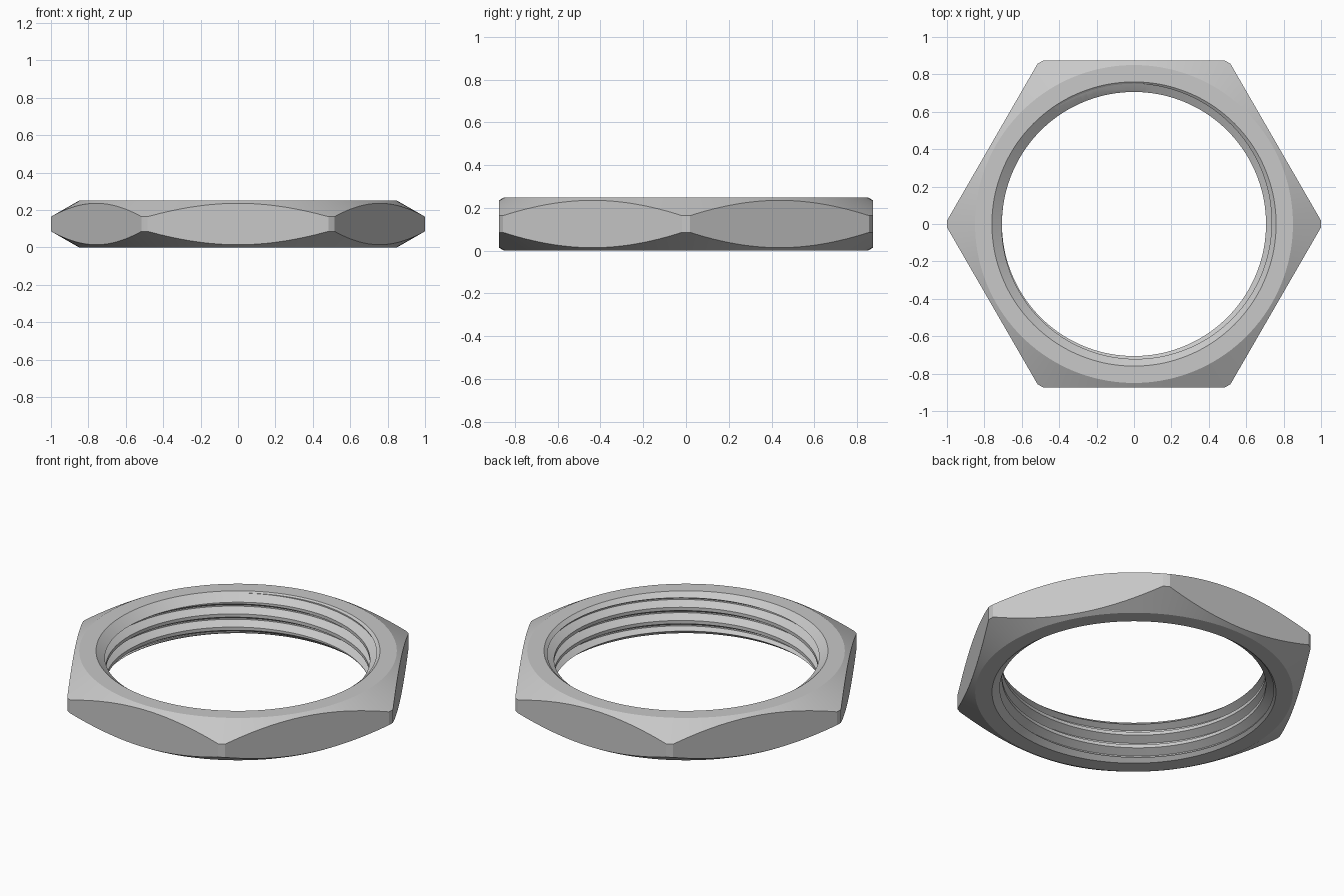
import bpy, bmesh, math
from mathutils import Vector, Matrix

cube = bpy.data.objects.get("Cube")
if cube:
    bpy.data.objects.remove(cube, do_unlink=True)

HEIGHT, APOTHEM = 0.25, 0.875
BORE, ROOT, RIM = 0.706, 0.75, 0.76
PITCH, SEGMENTS, TURNS = 0.078, 144, 6

steel = bpy.data.materials.new("grey steel")
steel.use_nodes = True
colour = (0.58, 0.58, 0.58, 1)
steel.diffuse_color = colour
steel.node_tree.nodes["Principled BSDF"].inputs["Base Color"].default_value = colour


def make_object(name, bm):
    bmesh.ops.recalc_face_normals(bm, faces=bm.faces)
    mesh = bpy.data.meshes.new(name)
    bm.to_mesh(mesh)
    bm.free()
    mesh.materials.append(steel)
    obj = bpy.data.objects.new(name, mesh)
    bpy.context.collection.objects.link(obj)
    return obj


def sweep(bm, section, steps, start, rise, closed):
    """Carry a closed (radius, height) section around z, climbing by rise each turn."""
    rings = []
    for i in range(steps):
        turn = i / SEGMENTS
        a = start + math.tau * turn
        rings.append([bm.verts.new((r * math.cos(a), r * math.sin(a), z + rise * turn))
                      for r, z in section])
    n = len(section)
    for i in range(steps if closed else steps - 1):
        a, b = rings[i], rings[(i + 1) % steps]
        for j in range(n):
            k = (j + 1) % n
            bm.faces.new((a[j], b[j], b[k], a[k]))
    if not closed:
        bm.faces.new(rings[0])
        bm.faces.new(rings[-1])


# Round ring with outer chamfers and a countersunk bore
outer_drop, inner_drop = 0.086, 0.042
half = [(BORE, inner_drop), (RIM, 0), (0.85, 0), (1, outer_drop)]
section = half + [(r, HEIGHT - z) for r, z in reversed(half)]
bm = bmesh.new()
sweep(bm, section, SEGMENTS, 0, 0, True)
nut = make_object("hex_nut", bm)

# Hexagonal prism that trims the ring to six flats
bm = bmesh.new()
radius = APOTHEM / math.cos(math.pi / 6)
bmesh.ops.create_cone(bm, cap_ends=True, segments=6, radius1=radius, radius2=radius, depth=1)
corner = max(bm.verts, key=lambda v: v.co.x).co
turn = -math.atan2(corner.y, corner.x)
bmesh.ops.transform(bm, matrix=Matrix.Rotation(turn, 4, "Z"), verts=bm.verts)
hexagon = make_object("hexagon_trimmer", bm)

# Helical groove that cuts the internal thread
flank = math.tan(math.pi / 6)
inside = BORE - 0.01
base = 0.139 - 3 * PITCH
width = PITCH * 0.75
depth = ROOT - BORE
groove = [(inside, base - 0.01 * flank),
          (ROOT, base + depth * flank),
          (ROOT, base + width - depth * flank),
          (inside, base + width + 0.01 * flank)]
bm = bmesh.new()
sweep(bm, groove, TURNS * SEGMENTS + 1, math.radians(125), PITCH, False)
thread = make_object("thread_cutter", bm)

# Cut the nut and bake the result
for cutter, operation in ((hexagon, "INTERSECT"), (thread, "DIFFERENCE")):
    mod = nut.modifiers.new(cutter.name, "BOOLEAN")
    mod.object = cutter
    mod.operation = operation
    mod.solver = "EXACT"
    bpy.ops.object.select_all(action="DESELECT")
    nut.select_set(True)
    bpy.context.view_layer.objects.active = nut
    bpy.ops.object.modifier_apply(modifier=mod.name)
for cutter in (hexagon, thread):
    bpy.data.objects.remove(cutter, do_unlink=True)

bpy.ops.object.shade_smooth_by_angle(angle=math.radians(20))
